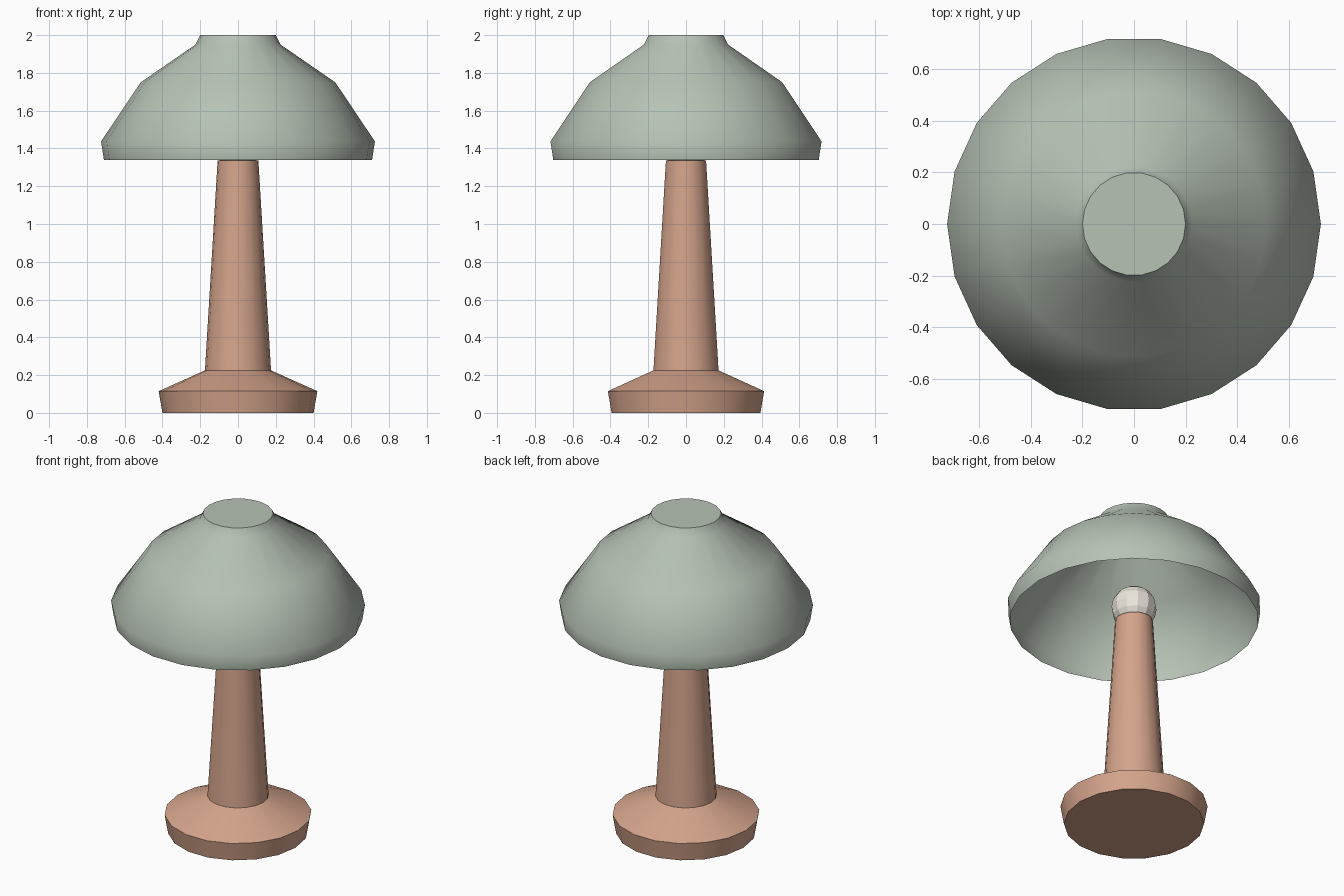
import bpy, math

if "Cube" in bpy.data.objects:
    bpy.data.objects.remove(bpy.data.objects["Cube"])


def material(name, rgb):
    m = bpy.data.materials.new(name)
    m.diffuse_color = (*rgb, 1)
    m.use_nodes = True
    m.node_tree.nodes["Principled BSDF"].inputs["Base Color"].default_value = m.diffuse_color
    return m


def lathe(name, profile, sides, mat, cap_bottom=True, cap_top=True):
    """Revolve a (radius, z) profile, bottom to top, about the z axis."""
    verts = [(r * math.cos(2 * math.pi * i / sides), r * math.sin(2 * math.pi * i / sides), z)
             for r, z in profile for i in range(sides)]
    faces = []
    for k in range(len(profile) - 1):
        a, b = k * sides, (k + 1) * sides
        for i in range(sides):
            j = (i + 1) % sides
            faces.append((a + i, a + j, b + j, b + i))
    if cap_bottom:
        faces.append(tuple(reversed(range(sides))))
    if cap_top:
        top = (len(profile) - 1) * sides
        faces.append(tuple(range(top, top + sides)))
    mesh = bpy.data.meshes.new(name)
    mesh.from_pydata(verts, [], faces)
    mesh.materials.append(mat)
    obj = bpy.data.objects.new(name, mesh)
    bpy.context.collection.objects.link(obj)
    bpy.ops.object.select_all(action='DESELECT')
    obj.select_set(True)
    bpy.context.view_layer.objects.active = obj
    bpy.ops.object.shade_smooth_by_angle(angle=math.radians(50))
    return obj


clay = material("clay", (0.66, 0.37, 0.26))
sage = material("sage", (0.47, 0.54, 0.46))
glass = material("warm_white", (0.83, 0.79, 0.71))

# Foot and tapered stem in one turned piece
lathe("base_and_stem", [(0.40, 0), (0.42, 0.115), (0.175, 0.225), (0.108, 1.335)], 18, clay)

# Thin dome shade, open underneath and closed on top
lathe("shade", [(0.71, 1.34), (0.725, 1.437), (0.515, 1.75), (0.225, 1.95), (0.20, 2.0)],
      22, sage, cap_bottom=False)

# Faceted bulb resting on the stem
bpy.ops.mesh.primitive_uv_sphere_add(segments=12, ring_count=8, radius=0.13, location=(0, 0, 1.42))
bulb = bpy.context.object
bulb.name = "bulb"
bulb.data.materials.append(glass)
